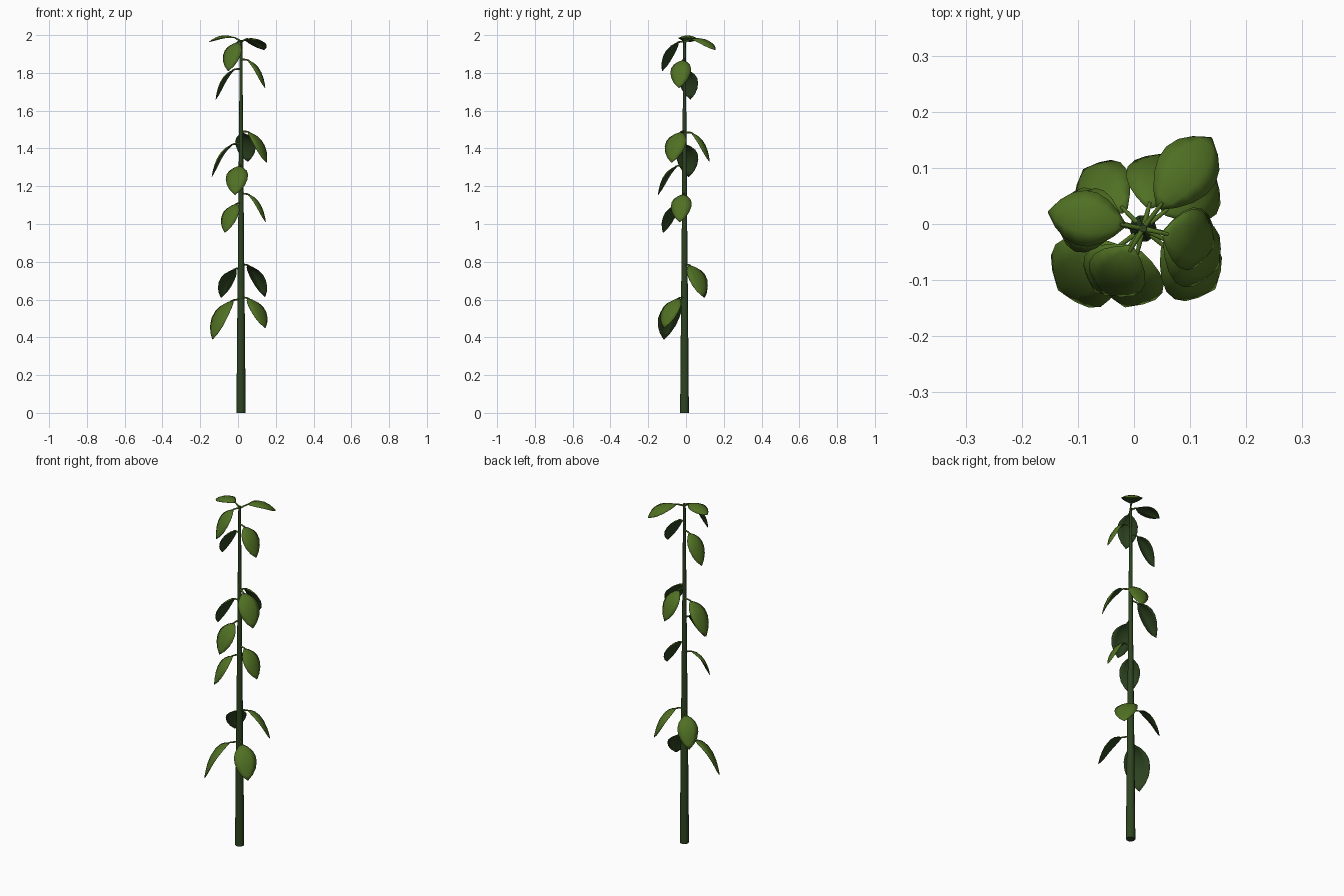
import bpy, math
from mathutils import Vector

if "Cube" in bpy.data.objects:
    bpy.data.objects.remove(bpy.data.objects["Cube"])


def material(name, colour):
    m = bpy.data.materials.new(name)
    m.diffuse_color = (*colour, 1)
    m.use_nodes = True
    m.node_tree.nodes["Principled BSDF"].inputs["Base Color"].default_value = m.diffuse_color
    return m


LEAF = material("leaf green", (0.08, 0.162, 0.017))
DARK = material("dark stem green", (0.027, 0.058, 0.015))
CX, CY = 0.016, -0.008      # stem axis


def add_mesh(name, verts, faces, mats):
    me = bpy.data.meshes.new(name)
    me.from_pydata(verts, [], faces)
    for m in mats:
        me.materials.append(m)
    me.shade_smooth()
    ob = bpy.data.objects.new(name, me)
    bpy.context.collection.objects.link(ob)
    return ob


def tube(name, path, radii, sides, frame, mat):
    """Closed tube along a path; frame gives two cross axes per point."""
    verts, faces = [], []
    for p, r, (a, b) in zip(path, radii, frame):
        for k in range(sides):
            w = 2 * math.pi * k / sides
            verts.append(p + a * r * math.cos(w) + b * r * math.sin(w))
    for i in range(len(path) - 1):
        for k in range(sides):
            n = (k + 1) % sides
            faces.append((i * sides + k, i * sides + n,
                          (i + 1) * sides + n, (i + 1) * sides + k))
    last = (len(path) - 1) * sides
    faces.append(tuple(reversed(range(sides))))
    faces.append(tuple(last + k for k in range(sides)))
    ob = add_mesh(name, verts, faces, [mat])
    for f in ob.data.polygons[-2:]:
        f.use_smooth = False
    return ob


# Tapered stem
heights = [0, 0.5, 1.0, 1.5, 1.975]
path = [Vector((CX, CY, z)) for z in heights]
tube("stem", path, [0.0245, 0.02, 0.015, 0.0105, 0.007], 10,
     [(Vector((1, 0, 0)), Vector((0, 1, 0)))] * len(path), DARK)

# Blade outline: (position along the blade, half width)
OUTLINE = [(0, 0.006), (0.1, 0.026), (0.25, 0.044), (0.42, 0.054),
           (0.6, 0.055), (0.77, 0.046), (0.9, 0.028), (1, 0.002)]
ACROSS = [-1, -0.5, 0, 0.5, 1]


def leaf(i, z, angle, length, drop, width, rise, bend):
    a = math.radians(angle)
    out, side = Vector((math.cos(a), math.sin(a), 0)), Vector((-math.sin(a), math.cos(a), 0))
    up, base = Vector((0, 0, 1)), Vector((CX, CY, z))

    def rib(t):     # arching midrib and its upward normal
        c, e = 2 * t * (1 - t), t * t
        p = base + out * length * (bend * c + e) + up * (rise * c - drop * e)
        dc, de = 2 - 4 * t, 2 * t
        d = out * length * (bend * dc + de) + up * (rise * dc - drop * de)
        return p, d.normalized().cross(side).normalized()

    # Leaf stalk
    pts = [rib(t) for t in (0, 0.08, 0.16, 0.24)]
    tube(f"leaf_stalk_{i}", [p for p, n in pts], [0.006, 0.005, 0.0045, 0.003], 6,
         [(n, side) for p, n in pts], LEAF)

    # Cupped blade
    verts, faces, m = [], [], len(ACROSS)
    for u, w in OUTLINE:
        p, n = rib(0.19 + 0.81 * u)
        for v in ACROSS:
            verts.append(p + side * v * w * width - n * 0.25 * w * v * v)
    for r in range(len(OUTLINE) - 1):
        for k in range(m - 1):
            q = r * m + k
            faces.append((q, q + m, q + m + 1, q + 1))
    ob = add_mesh(f"leaf_{i}", verts, faces, [LEAF, DARK])
    # Orient the green side upward, then add a darker underside
    if ob.data.polygons[0].normal.z < 0:
        ob.data.flip_normals()
    s = ob.modifiers.new("underside", 'SOLIDIFY')
    s.thickness = 0.0015
    s.offset = -1
    s.material_offset = 1


# height, direction, reach, drop, width factor, rise, bend
LEAVES = [
    (0.60, 216, 0.187, 0.21, 1.25, 0.01, 0.85), (0.61, -40, 0.168, 0.16, 1.10, 0.01, 0.8),
    (0.785, 38, 0.162, 0.17, 1.10, 0.01, 0.8), (0.765, 135, 0.15, 0.155, 1.0, 0.01, 0.85),
    (1.16, -11, 0.134, 0.15, 1.0, 0.01, 0.8), (1.11, 233, 0.142, 0.155, 0.97, 0.01, 0.8),
    (1.31, 257, 0.144, 0.155, 1.08, 0.01, 0.8), (1.425, 172, 0.157, 0.175, 1.05, 0.01, 0.8),
    (1.49, -27, 0.152, 0.165, 1.1, 0.01, 0.82), (1.485, 75, 0.138, 0.155, 1.0, 0.01, 0.8),
    (1.87, -13, 0.132, 0.15, 1.0, 0.01, 0.8), (1.82, 167, 0.138, 0.16, 0.93, 0.01, 0.8),
    (1.965, 240, 0.137, 0.155, 0.97, 0.01, 0.8),
    (1.965, 170, 0.172, 0.0, 0.9, 0.068, 0.5), (1.962, 53, 0.203, 0.04, 1.0, 0.06, 0.62),
]
for i, spec in enumerate(LEAVES, 1):
    leaf(i, *spec)
